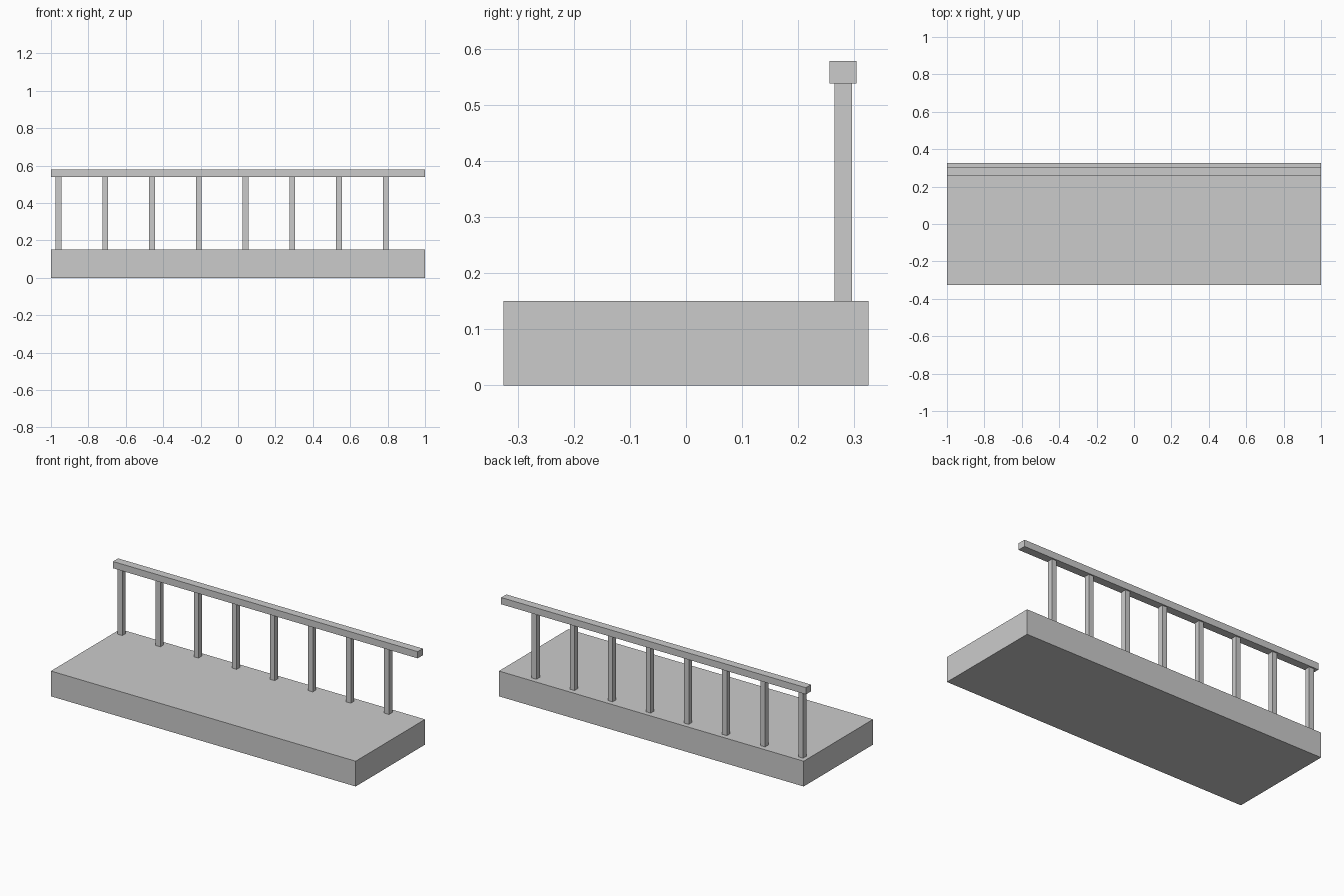
import bpy
import bmesh
from mathutils import Vector

if "Cube" in bpy.data.objects:
    bpy.data.objects.remove(bpy.data.objects["Cube"])


def box(name, lo, hi):
    """Axis-aligned box between two corners."""
    lo, hi = Vector(lo), Vector(hi)
    bm = bmesh.new()
    bmesh.ops.create_cube(bm, size=1)
    bmesh.ops.scale(bm, vec=hi - lo, verts=bm.verts)
    mesh = bpy.data.meshes.new(name)
    bm.to_mesh(mesh)
    bm.free()
    obj = bpy.data.objects.new(name, mesh)
    obj.location = (lo + hi) / 2
    bpy.context.collection.objects.link(obj)
    return obj


DECK_TOP = 0.15
RAIL_BOTTOM, RAIL_TOP = 0.538, 0.578
RAIL_Y = 0.28
POST_HALF = 0.0155

# Walkway slab
box("walkway_slab", (-1, -0.325, 0), (1, 0.325, DECK_TOP))

# Handrail along the back edge
box("handrail", (-1, RAIL_Y - 0.024, RAIL_BOTTOM), (1, RAIL_Y + 0.024, RAIL_TOP))

# Evenly spaced railing posts
for i in range(8):
    x = -0.96 + 0.25 * i
    box(f"railing_post_{i + 1}",
        (x - POST_HALF, RAIL_Y - POST_HALF, DECK_TOP),
        (x + POST_HALF, RAIL_Y + POST_HALF, RAIL_BOTTOM))
